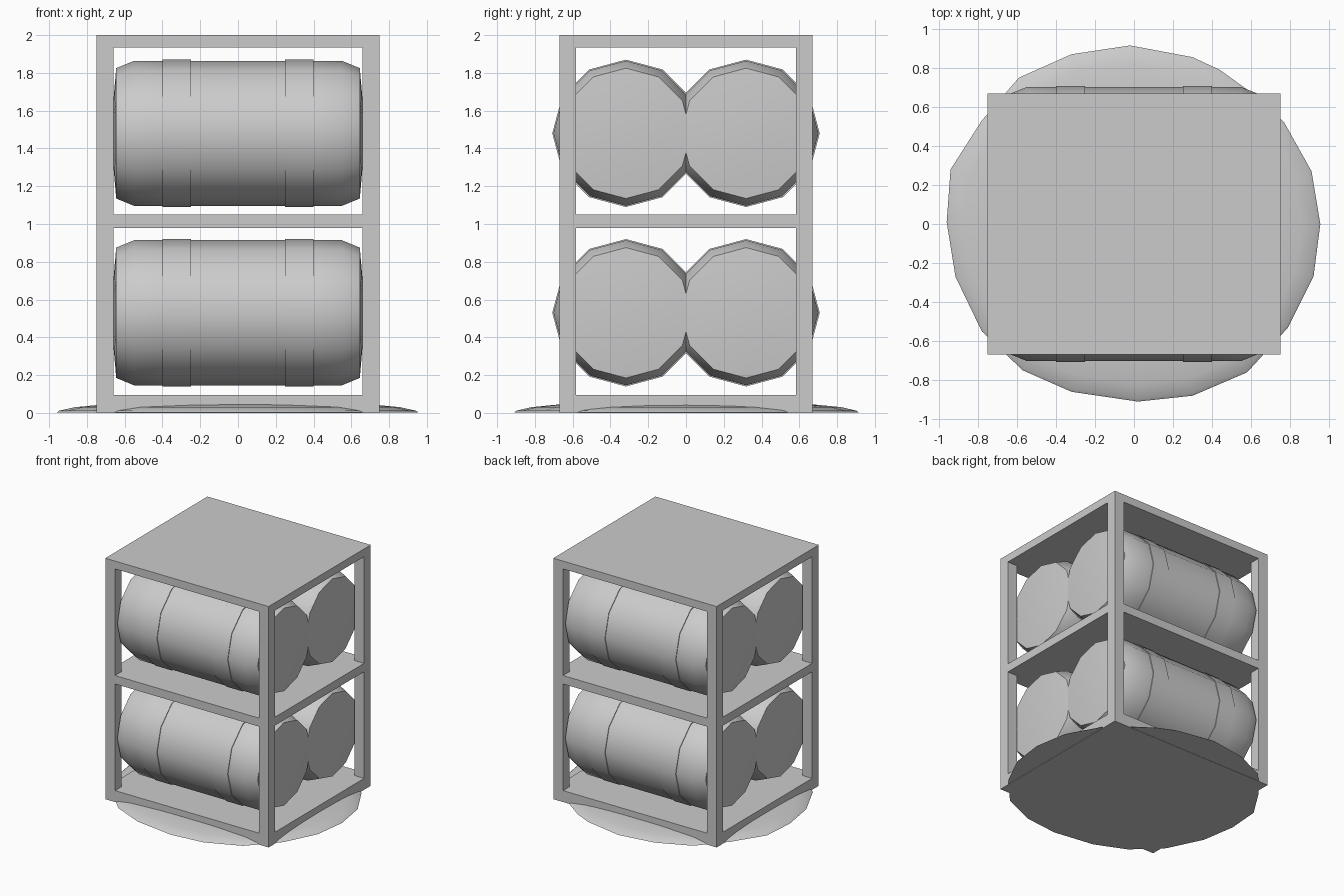
import bpy, bmesh, math
from mathutils import Vector

if "Cube" in bpy.data.objects:
    bpy.data.objects.remove(bpy.data.objects["Cube"], do_unlink=True)

grey = bpy.data.materials.new("plain grey")
grey.use_nodes = True
GREY = (0.6, 0.6, 0.6, 1)
grey.diffuse_color = GREY
grey.node_tree.nodes["Principled BSDF"].inputs["Base Color"].default_value = GREY


def finish(bm, name, smooth_angle=None):
    bmesh.ops.recalc_face_normals(bm, faces=bm.faces)
    mesh = bpy.data.meshes.new(name)
    bm.to_mesh(mesh)
    bm.free()
    mesh.materials.append(grey)
    obj = bpy.data.objects.new(name, mesh)
    bpy.context.collection.objects.link(obj)
    if smooth_angle:
        bpy.ops.object.select_all(action="DESELECT")
        obj.select_set(True)
        bpy.context.view_layer.objects.active = obj
        bpy.ops.object.shade_smooth_by_angle(angle=math.radians(smooth_angle))
    return obj


def box(bm, low, high):
    low, high = Vector(low), Vector(high)
    verts = bmesh.ops.create_cube(bm, size=1)["verts"]
    bmesh.ops.scale(bm, vec=high - low, verts=verts)
    bmesh.ops.translate(bm, vec=(low + high) / 2, verts=verts)


def loft(rings):
    """Join rings of points with quads and cap both ends."""
    bm = bmesh.new()
    loops = [[bm.verts.new(p) for p in ring] for ring in rings]
    n = len(loops[0])
    for a, b in zip(loops, loops[1:]):
        for i in range(n):
            j = (i + 1) % n
            bm.faces.new((a[i], a[j], b[j], b[i]))
    bm.faces.new(loops[0])
    bm.faces.new(loops[-1])
    return bm


# Rack: three shelves and four corner posts between them
W, D = 0.75, 0.67
SHELVES = [("bottom_shelf", 0.0, 0.095), ("middle_shelf", 0.98, 1.05), ("top_shelf", 1.935, 2.0)]
for name, low, high in SHELVES:
    bm = bmesh.new()
    box(bm, (-W, -D, low), (W, D, high))
    finish(bm, name)

bm = bmesh.new()
for (_, _, low), (_, high, _) in zip(SHELVES, SHELVES[1:]):
    for sx in (-1, 1):
        for sy in (-1, 1):
            x, y = sorted((sx * 0.66, sx * W)), sorted((sy * 0.583, sy * D))
            box(bm, (x[0], y[0], low), (x[1], y[1], high))
finish(bm, "corner_posts")

# Barrels: twelve-sided, two raised bands, tapered shoulders
R = 0.384
half = [(0.25, R), (0.25, 0.39), (0.40, 0.39), (0.40, R),
        (0.55, R), (0.645, 0.345), (0.66, 0.17)]
profile = [(-x, r) for x, r in reversed(half)] + half
SIDES = 12
for level, z in (("lower", 0.53), ("upper", 1.48)):
    for side, y in (("front", -0.318), ("back", 0.318)):
        rings = []
        for x, r in profile:
            angles = [math.tau * i / SIDES for i in range(SIDES)]
            rings.append([(x, y + r * math.cos(a), z + r * math.sin(a)) for a in angles])
        finish(loft(rings), f"{level}_{side}_barrel", 35)

# Low ground mound with an irregular rim
rim = [(0.955, 0.0), (0.91, 0.27), (0.77, 0.52), (0.62, 0.66), (0.44, 0.79), (0.30, 0.855),
       (-0.02, 0.915), (-0.32, 0.87), (-0.59, 0.75), (-0.78, 0.53), (-0.94, 0.28),
       (-0.96, 0.01), (-0.915, -0.27), (-0.78, -0.55), (-0.57, -0.75), (-0.32, -0.86),
       (0.02, -0.91), (0.30, -0.88), (0.58, -0.76), (0.79, -0.53), (0.92, -0.27)]
layers = [(1.0, 0.002), (0.985, 0.012), (0.9, 0.03), (0.76, 0.043), (0.4, 0.05)]
finish(loft([[(x * s, y * s, z) for x, y in rim] for s, z in layers]), "ground_mound", 40)
